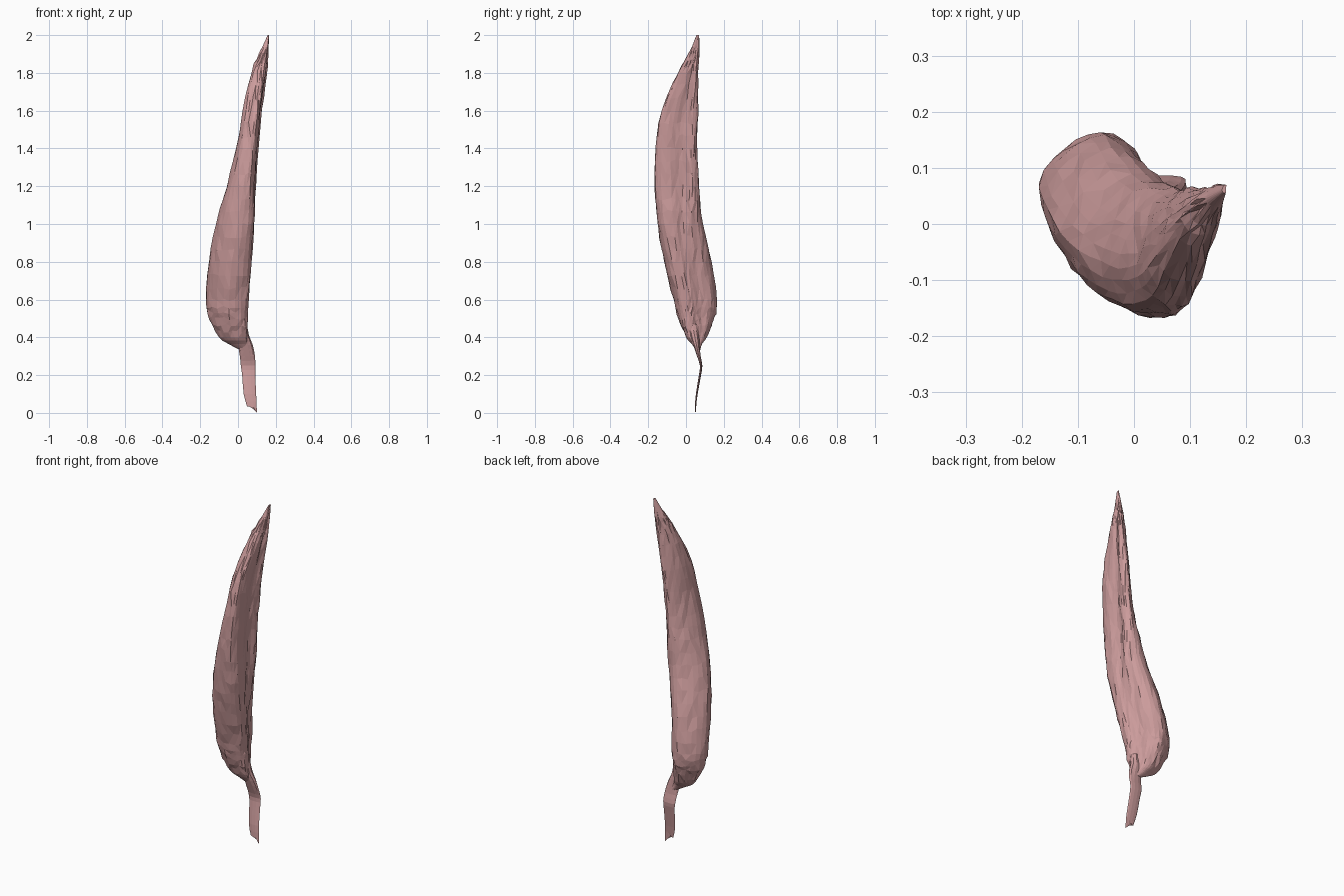
import bpy, bmesh, math, random
from mathutils import Vector

if "Cube" in bpy.data.objects:
    bpy.data.objects.remove(bpy.data.objects["Cube"])

random.seed(4)

mat = bpy.data.materials.new("muscle_red")
mat.diffuse_color = (0.60, 0.33, 0.33, 1)
mat.use_nodes = True
mat.node_tree.nodes["Principled BSDF"].inputs["Base Color"].default_value = mat.diffuse_color


def catmull(a, b, c, d, t):
    return 0.5 * (2 * b + (c - a) * t + (2 * a - 5 * b + 4 * c - d) * t * t
                  + (3 * b - a - 3 * c + d) * t ** 3)


def smooth(rows, steps, closed=False):
    """Spline through rows of numbers."""
    pts = [Vector(r) for r in rows]
    n = len(pts)
    pick = (lambda i: pts[i % n]) if closed else (lambda i: pts[max(0, min(n - 1, i))])
    out = [catmull(pick(i - 1), pick(i), pick(i + 1), pick(i + 2), s / steps)
           for i in range(n if closed else n - 1) for s in range(steps)]
    return out if closed else out + [pts[-1]]


def unit_box(ring):
    """Rescale a 2D ring so that it exactly fills 0..1 on both axes."""
    lo = [min(p[k] for p in ring) for k in (0, 1)]
    hi = [max(p[k] for p in ring) for k in (0, 1)]
    return [Vector([(p[k] - lo[k]) / (hi[k] - lo[k]) for k in (0, 1)]) for p in ring]


def loft(name, rings):
    bm = bmesh.new()
    loops = [[bm.verts.new(p) for p in r] for r in rings]
    n = len(loops[0])
    for a, b in zip(loops, loops[1:]):
        for i in range(n):
            j = (i + 1) % n
            bm.faces.new((a[i], a[j], b[j], b[i]))
    bm.faces.new(loops[0][::-1])
    bm.faces.new(loops[-1])
    bmesh.ops.triangulate(bm, faces=bm.faces[:])
    bmesh.ops.recalc_face_normals(bm, faces=bm.faces[:])
    me = bpy.data.meshes.new(name)
    bm.to_mesh(me)
    bm.free()
    me.materials.append(mat)
    ob = bpy.data.objects.new(name, me)
    bpy.context.collection.objects.link(ob)
    return ob


# Cross-sections: rounded lower belly, wedge with a shallow groove higher up
low = [(.55, 0), (.93, .10), (1, .30), (.94, .45), (.84, .62),
       (.75, .86), (.50, 1), (.20, .86), (0, .60), (.15, .24)]
high = [(.55, 0), (.84, .06), (.92, .38), (.84, .66), (1, .88),
        (.85, 1), (.58, .97), (.18, .72), (0, .38), (.16, .10)]

# Belly: height, x min, x max, y min, y max
levels = [(.33, .015, .055, .055, .075), (.365, -.05, .05, .03, .085),
          (.40, -.10, .048, .0, .11), (.50, -.155, .05, -.04, .15),
          (.60, -.17, .055, -.065, .165), (.80, -.155, .07, -.115, .135),
          (1.0, -.115, .085, -.15, .09), (1.2, -.06, .095, -.165, .07),
          (1.4, -.01, .11, -.16, .057), (1.6, .025, .127, -.13, .065),
          (1.8, .07, .153, -.04, .063), (1.9, .112, .16, .015, .07),
          (2.0, .157, .165, .055, .07)]

rings = []
for z, x0, x1, y0, y1 in smooth(levels, 3):
    t = max(0, min(1, (z - .6) / .8))
    t = t * t * (3 - 2 * t)
    mix = [Vector(a).lerp(Vector(b), t) for a, b in zip(low, high)]
    ring = []
    for u, v in unit_box(smooth(mix, 3, closed=True)):
        j = .003 if .42 < z < 1.9 else 0
        ring.append((x0 + u * (x1 - x0) + random.uniform(-j, j),
                     y0 + v * (y1 - y0) + random.uniform(-j, j),
                     z + random.uniform(-3, 3) * j))
    rings.append(ring)
loft("muscle_belly", rings)

# Tendon: flat ribbon; height, x min, x max, y centre, half thickness
ribbon = [(.035, .048, .10, .05, .003), (.10, .03, .096, .057, .005),
          (.20, .022, .092, .074, .006), (.25, .015, .092, .08, .007),
          (.30, .01, .09, .068, .010), (.36, .0, .078, .055, .018),
          (.41, .0, .058, .045, .025), (.47, .01, .048, .035, .025)]
rings = []
for k, (z, x0, x1, y, h) in enumerate(smooth(ribbon, 2)):
    ring = []
    for i in range(10):
        a = 2 * math.pi * i / 10
        u = .5 + .5 * math.cos(a)
        # frayed lower end slopes down toward the right edge
        drop = (.035 * u ** 2 - .012 * (i % 5 == 3)) if k == 0 else 0
        ring.append((x0 + u * (x1 - x0), y + h * math.sin(a), z - drop))
    rings.append(ring)
loft("tendon", rings)
